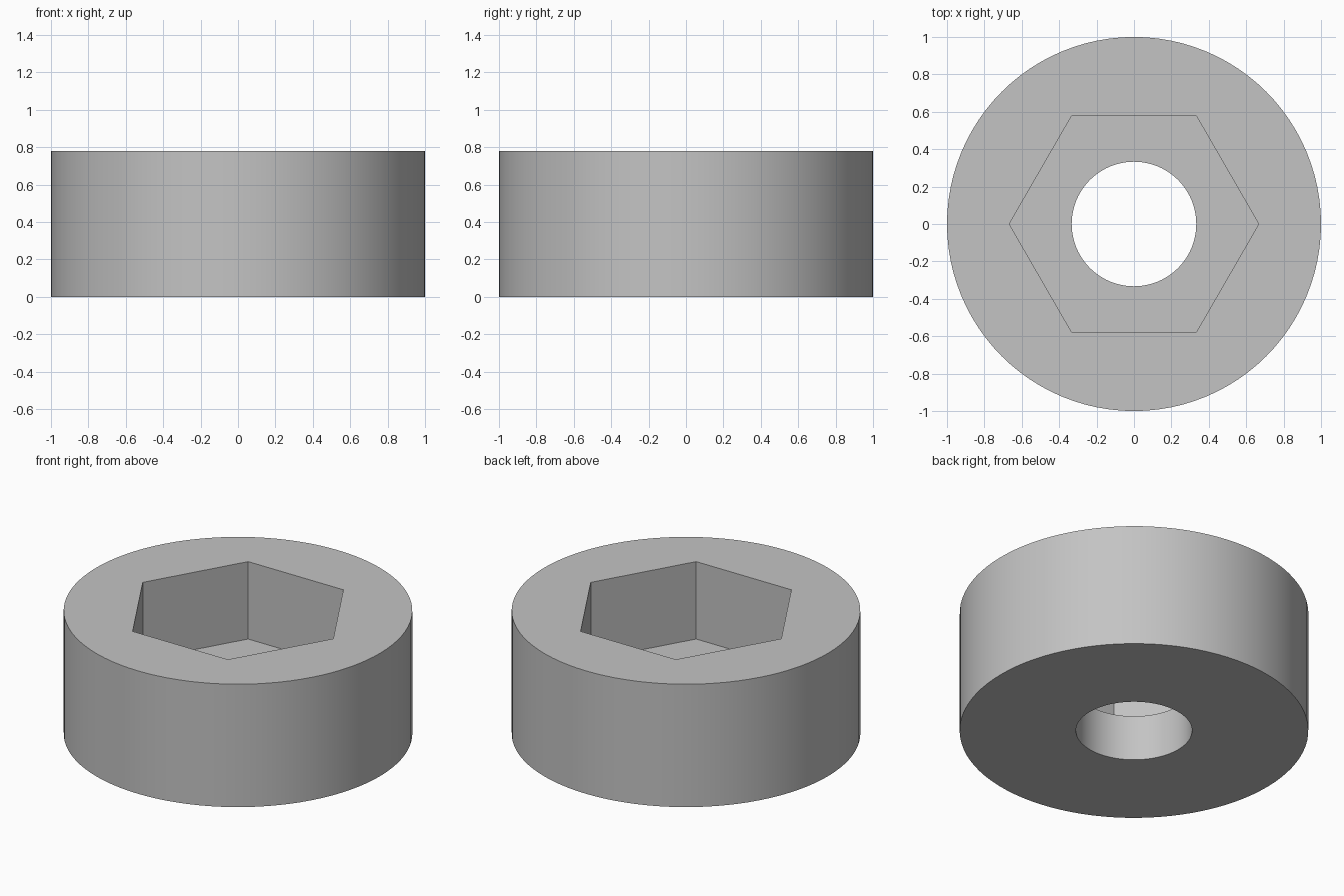
import bpy
import math

cube = bpy.data.objects.get("Cube")
if cube:
    bpy.data.objects.remove(cube, do_unlink=True)

HEIGHT = 0.778
FLOOR = 0.288        # height of the pocket floor
OUTER_RADIUS = 1.0
HEX_RADIUS = 0.667   # centre to corner
BORE_RADIUS = 0.333


def prism(name, sides, radius, bottom, top, turn=0.0):
    """Upright prism between two heights, with a corner on +x after the turn."""
    bpy.ops.mesh.primitive_cylinder_add(
        vertices=sides, radius=radius, depth=top - bottom,
        location=(0, 0, (bottom + top) / 2), rotation=(0, 0, turn))
    obj = bpy.context.object
    obj.name = obj.data.name = name
    return obj


def cut(target, cutter):
    """Subtract the cutter from the target and discard it."""
    mod = target.modifiers.new(cutter.name, 'BOOLEAN')
    mod.operation = 'DIFFERENCE'
    mod.solver = 'EXACT'
    mod.object = cutter
    bpy.context.view_layer.objects.active = target
    bpy.ops.object.modifier_apply(modifier=mod.name)
    bpy.data.objects.remove(cutter, do_unlink=True)


# Round body with a hexagonal pocket in the top and a bore through the floor
body = prism("socket_collar", 96, OUTER_RADIUS, 0, HEIGHT)
cut(body, prism("hex_pocket", 6, HEX_RADIUS, FLOOR, HEIGHT + 0.2, math.pi / 2))
cut(body, prism("round_bore", 96, BORE_RADIUS, -0.2, HEIGHT + 0.2))

# Plain grey finish
grey = bpy.data.materials.new("plain_grey")
grey.use_nodes = True
colour = (0.55, 0.55, 0.55, 1)
grey.diffuse_color = colour
grey.node_tree.nodes["Principled BSDF"].inputs["Base Color"].default_value = colour
body.data.materials.clear()
body.data.materials.append(grey)

# Smooth round walls, crisp rims and hexagon corners
bpy.ops.object.select_all(action='DESELECT')
body.select_set(True)
bpy.context.view_layer.objects.active = body
bpy.ops.object.shade_smooth_by_angle(angle=math.radians(30))
